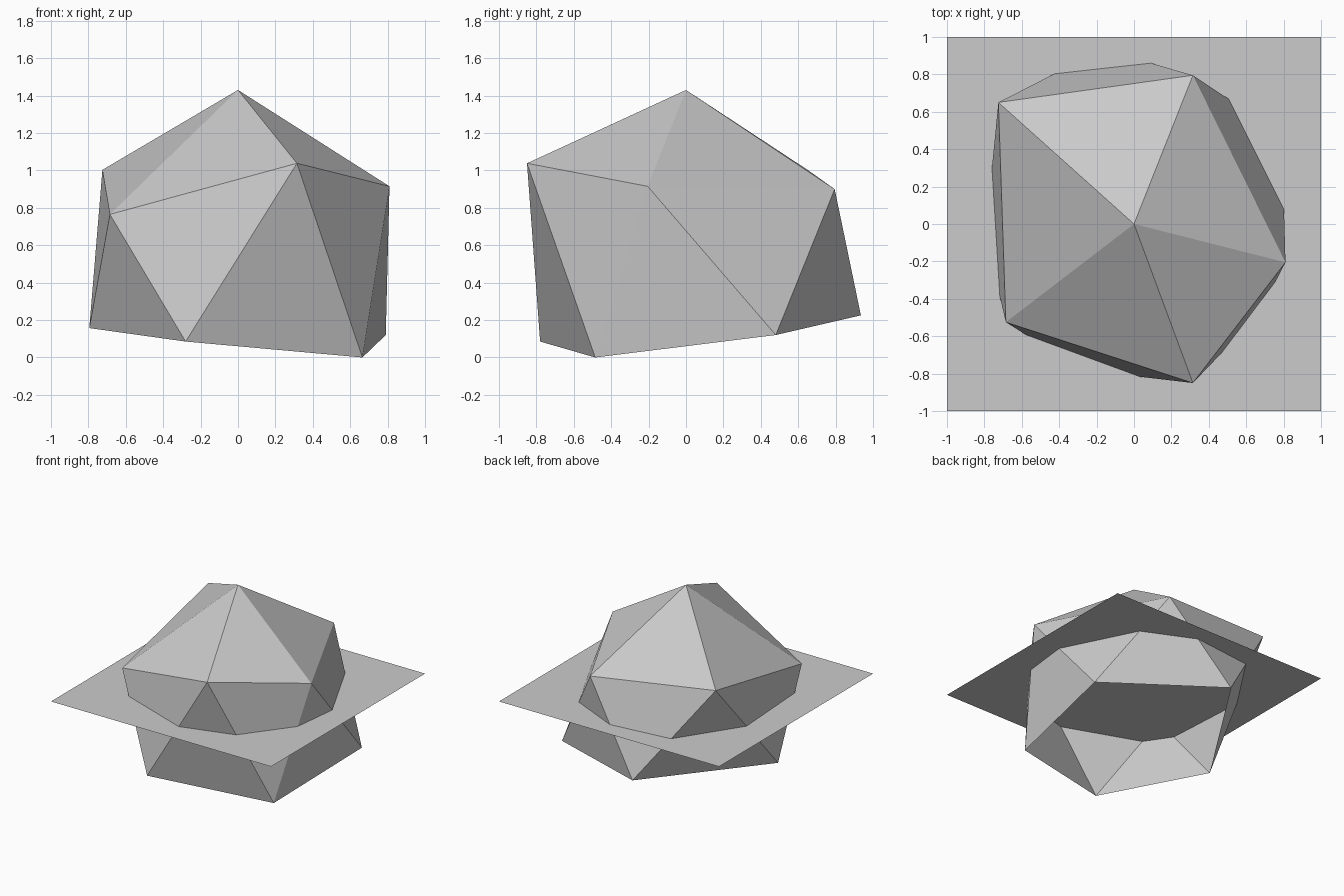
import bpy, bmesh

if "Cube" in bpy.data.objects:
    bpy.data.objects.remove(bpy.data.objects["Cube"])


def make_object(name, bm):
    mesh = bpy.data.meshes.new(name)
    bmesh.ops.recalc_face_normals(bm, faces=bm.faces)
    bm.to_mesh(mesh)
    bm.free()
    obj = bpy.data.objects.new(name, mesh)
    bpy.context.collection.objects.link(obj)
    return obj


# Rock: an uneven icosahedron shell with an open underside
upper_ring = [(0.315, 0.795, 0.90), (-0.725, 0.65, 1.003), (-0.685, -0.525, 0.765),
              (0.315, -0.85, 1.038), (0.81, -0.205, 0.915)]
lower_ring = [(-0.168, 0.935, 0.225), (-0.795, -0.06, 0.157), (-0.28, -0.78, 0.085),
              (0.665, -0.485, 0.0), (0.79, 0.48, 0.12)]
bm = bmesh.new()
top = bm.verts.new((0, 0, 1.43))
upper = [bm.verts.new(p) for p in upper_ring]
lower = [bm.verts.new(p) for p in lower_ring]
for i in range(5):
    j = (i + 1) % 5
    bm.faces.new((top, upper[i], upper[j]))           # cap
    bm.faces.new((upper[i], lower[i], upper[j]))      # side band
    bm.faces.new((lower[i], lower[j], upper[j]))
make_object("rock_shell", bm)

# Flat square sheet cutting through the rock
bpy.ops.mesh.primitive_plane_add(size=2, location=(0, 0, 0.586))
bpy.context.object.name = "ground_sheet"
